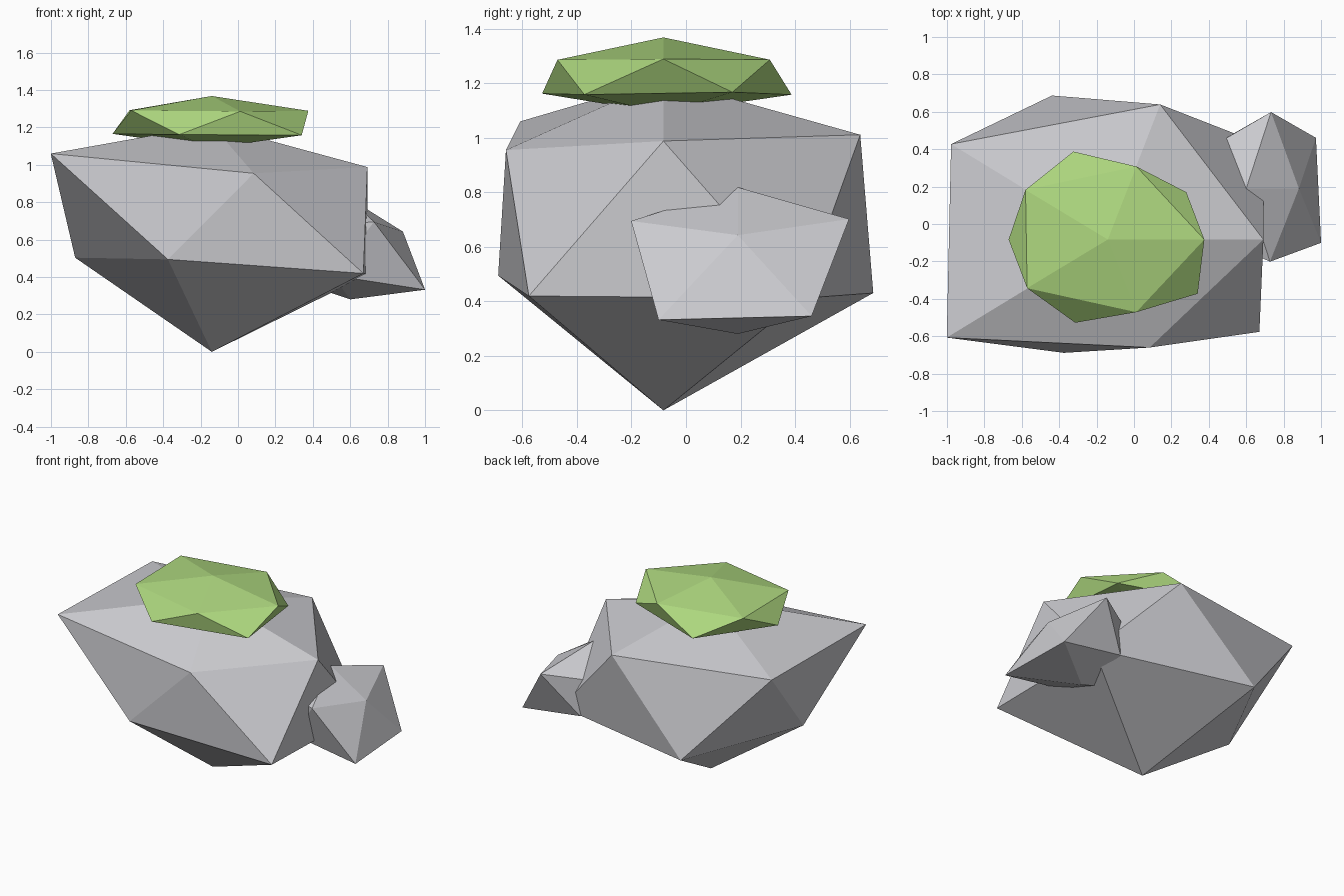
import bpy, bmesh, math

if "Cube" in bpy.data.objects:
    bpy.data.objects.remove(bpy.data.objects["Cube"])


def material(name, rgb):
    m = bpy.data.materials.new(name)
    m.diffuse_color = (*rgb, 1.0)
    m.use_nodes = True
    m.node_tree.nodes["Principled BSDF"].inputs["Base Color"].default_value = m.diffuse_color
    return m


stone = material("grey stone", (0.60, 0.60, 0.63))
leaf = material("moss green", (0.42, 0.68, 0.21))


def boulder(name, mat, centre, scale, bottom, lower, upper, top):
    """Flat-shaded icosahedron with each corner pushed along its own direction.
    lower: radii at 36, 108, 180, 252, 324 degrees; upper: 0, 72, 144, 216, 288."""
    bm = bmesh.new()
    bmesh.ops.create_icosphere(bm, subdivisions=1, radius=1.0)
    for v in bm.verts:
        angle = math.degrees(math.atan2(v.co.y, v.co.x)) % 360
        if v.co.z > 0.9:
            r = top
        elif v.co.z < -0.9:
            r = bottom
        elif v.co.z > 0:
            r = upper[round(angle / 72) % 5]
        else:
            r = lower[round((angle - 36) / 72) % 5]
        v.co = [c + p * s * r for c, p, s in zip(centre, v.co, scale)]
    mesh = bpy.data.meshes.new(name)
    bm.to_mesh(mesh)
    bm.free()
    mesh.materials.append(mat)
    obj = bpy.data.objects.new(name, mesh)
    bpy.context.collection.objects.link(obj)
    return obj


# Large main rock
boulder("main_rock", stone, (-0.14, -0.083, 0.73), (1, 0.838, 0.62), 1.1774,
        (1.15, 1.08, 0.817, 0.85, 1.12), (0.93, 1.013, 1.158, 1.19, 0.81), 0.78)

# Small rock embedded in the right side
boulder("side_rock", stone, (0.60, 0.19, 0.53), (1, 1, 0.8), 0.312,
        (0.515, 0.33, 0.38, 0.34, 0.553), (0.315, 0.48, 0.35, 0.40, 0.46), 0.36)

# Flattened moss cap on top
boulder("moss_cap", leaf, (-0.14, -0.083, 1.228), (1, 0.83, 0.235), 0.59,
        (0.58, 0.666, 0.593, 0.63, 0.664), (0.577, 0.553, 0.608, 0.596, 0.55), 0.595)
